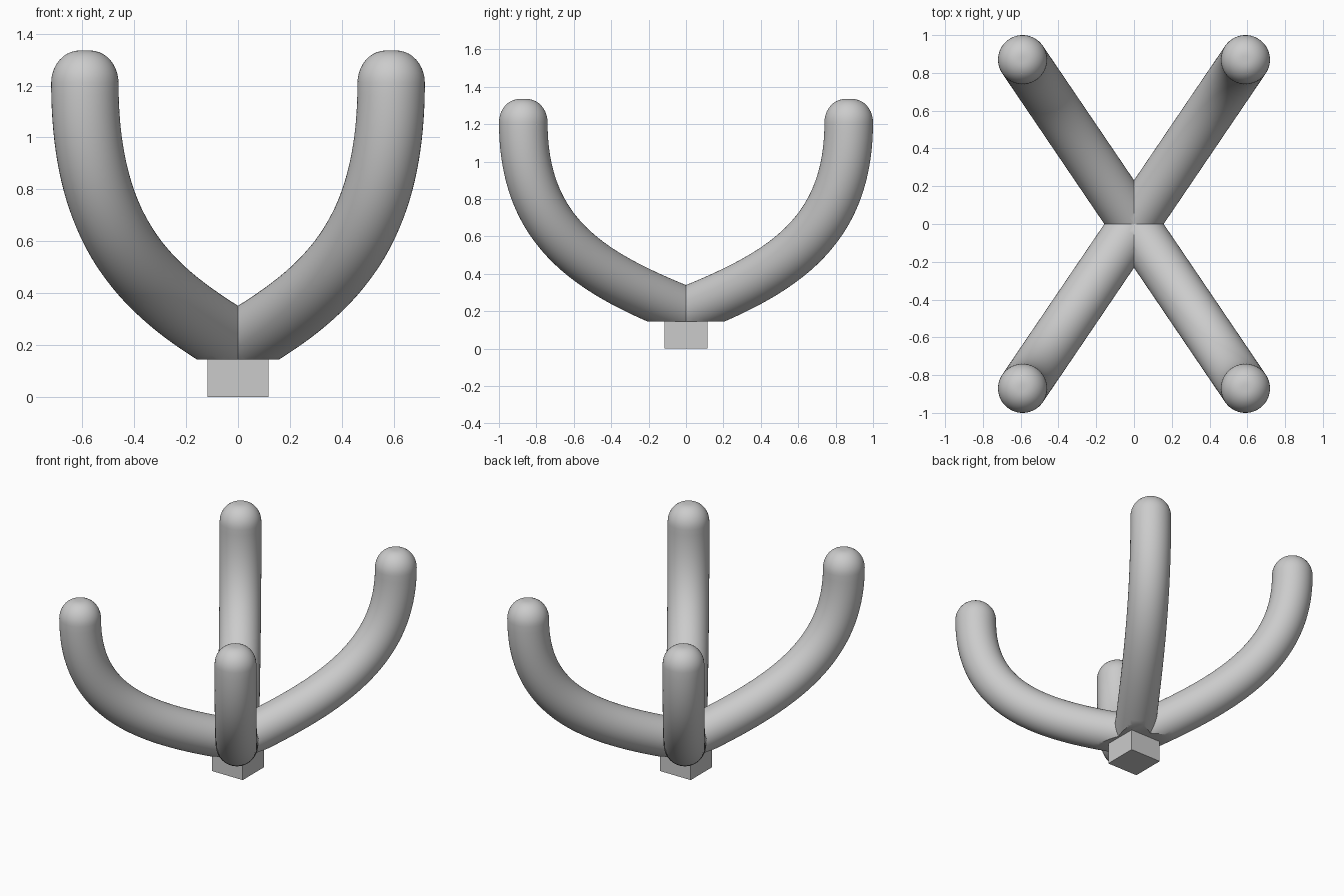
import bpy, bmesh, math
from mathutils import Vector

if "Cube" in bpy.data.objects:
    bpy.data.objects.remove(bpy.data.objects["Cube"])

R = 0.13            # tube radius
SIDES = 48
CUT = 0.145         # flat underside height
TIP = Vector((0.59, 0.87, 1.21))

out = Vector((TIP.x, TIP.y, 0)).normalized()
side = Vector((-out.y, out.x, 0))
up = Vector((0, 0, 1))


# Arm centreline: cubic curve leaving the hub and ending upright
def at(f, z):
    return Vector((TIP.x * f, TIP.y * f, z))


p = [at(0, 0.20), at(0.575, 0.40), TIP - up * 0.60, TIP]


def add_ring(bm, centre, tangent, radius):
    normal = side.cross(tangent).normalized()
    ring = []
    for i in range(SIDES):
        a = 2 * math.pi * i / SIDES
        ring.append(bm.verts.new(centre + radius * (math.cos(a) * side + math.sin(a) * normal)))
    return ring


bm = bmesh.new()
t0 = (p[1] - p[0]).normalized()
rings = [add_ring(bm, p[0] - t0 * 0.12, t0, R)]
N = 40
for k in range(N + 1):
    t = k / N
    s = 1 - t
    c = p[0] * s**3 + p[1] * 3 * s * s * t + p[2] * 3 * s * t * t + p[3] * t**3
    d = (p[1] - p[0]) * s * s + (p[2] - p[1]) * 2 * s * t + (p[3] - p[2]) * t * t
    rings.append(add_ring(bm, c, d.normalized(), R))

# Rounded tip
for k in range(1, 11):
    a = math.pi / 2 * k / 10
    rings.append(add_ring(bm, TIP + up * 0.125 * math.sin(a), up, 0.02 + 0.11 * math.cos(a)))

for a, b in zip(rings, rings[1:]):
    for i in range(SIDES):
        j = (i + 1) % SIDES
        bm.faces.new((a[i], a[j], b[j], b[i]))
bm.faces.new(rings[0][::-1])
bm.faces.new(rings[-1])


def cut(co, no, fill=False):
    geom = bm.verts[:] + bm.edges[:] + bm.faces[:]
    res = bmesh.ops.bisect_plane(bm, geom=geom, plane_co=co, plane_no=no, clear_inner=True)
    if fill:
        edges = [e for e in res["geom_cut"] if isinstance(e, bmesh.types.BMEdge)]
        bmesh.ops.contextual_create(bm, geom=edges)


# Flat underside, then trim to one quadrant for a clean mitred joint
cut((0, 0, CUT), (0, 0, 1), True)
cut((0, 0, 0), (1, 0, 0))
cut((0, 0, 0), (0, 1, 0))
bmesh.ops.recalc_face_normals(bm, faces=bm.faces[:])
top = max(bm.faces, key=lambda f: f.calc_center_median().z)
if top.normal.z < 0:
    bmesh.ops.reverse_faces(bm, faces=bm.faces[:])

mesh = bpy.data.meshes.new("arms")
bm.to_mesh(mesh)
bm.free()
arms = bpy.data.objects.new("arms", mesh)
bpy.context.collection.objects.link(arms)

# Mirror to all four arms
mirror = arms.modifiers.new("mirror", "MIRROR")
mirror.use_axis = (True, True, False)
mirror.merge_threshold = 0.0005
bpy.context.view_layer.objects.active = arms
arms.select_set(True)
bpy.ops.object.modifier_apply(modifier="mirror")
bpy.ops.object.shade_smooth_by_angle(angle=math.radians(30))

# Square base peg
bpy.ops.mesh.primitive_cube_add(size=1, location=(0, 0, CUT / 2))
base = bpy.context.object
base.name = "base_peg"
base.scale = (0.234, 0.232, CUT)
